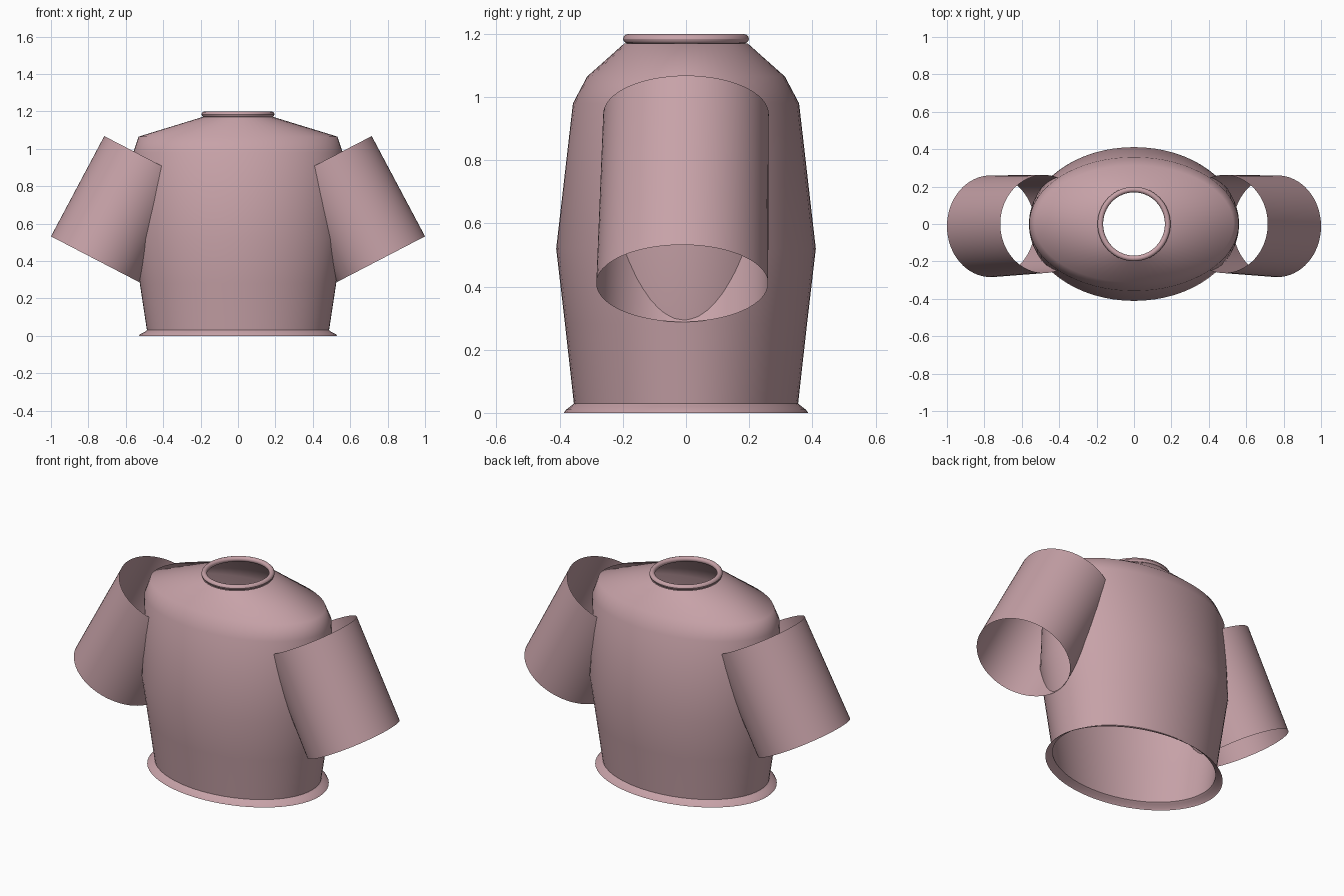
import bpy, bmesh, math
from mathutils import Vector

cube = bpy.data.objects.get("Cube")
if cube:
    bpy.data.objects.remove(cube, do_unlink=True)

SIDES = 64

fabric = bpy.data.materials.new("dusty pink fabric")
fabric.use_nodes = True
PINK = (0.57, 0.36, 0.39, 1)
fabric.diffuse_color = PINK
fabric.node_tree.nodes["Principled BSDF"].inputs["Base Color"].default_value = PINK


def loft(name, rings, angle):
    """Open tube through elliptical rings: (centre, x axis, y axis)."""
    bm = bmesh.new()
    loops = []
    for centre, ax, ay in rings:
        loop = []
        for i in range(SIDES):
            a = math.tau * i / SIDES
            loop.append(bm.verts.new(centre + ax * math.cos(a) + ay * math.sin(a)))
        loops.append(loop)
    for low, high in zip(loops, loops[1:]):
        for i in range(SIDES):
            j = (i + 1) % SIDES
            bm.faces.new((low[i], low[j], high[j], high[i]))
    mesh = bpy.data.meshes.new(name)
    bm.to_mesh(mesh)
    bm.free()
    return finish(name, mesh, angle)


def finish(name, mesh, angle):
    obj = bpy.data.objects.new(name, mesh)
    bpy.context.collection.objects.link(obj)
    mesh.materials.append(fabric)
    bpy.ops.object.select_all(action="DESELECT")
    obj.select_set(True)
    bpy.context.view_layer.objects.active = obj
    bpy.ops.object.shade_smooth_by_angle(angle=math.radians(angle))
    return obj


def level(z, rx, ry):
    return Vector((0, 0, z)), Vector((rx, 0, 0)), Vector((0, ry, 0))


# Shirt body with sloping shoulders, open at neck and waist
loft("shirt_body", [
    level(0.03, 0.487, 0.355),
    level(0.28, 0.525, 0.383),
    level(0.52, 0.562, 0.411),
    level(0.98, 0.56, 0.358),
    level(1.065, 0.532, 0.313),
    level(1.17, 0.19, 0.195),
], 60)

# Flared hem
loft("hem", [
    level(0.0, 0.53, 0.387),
    level(0.01, 0.522, 0.38),
    level(0.022, 0.498, 0.364),
    level(0.03, 0.487, 0.355),
], 60)

# Rolled collar ring
rings = []
for k in range(13):
    a = math.tau * k / 12
    r = 0.184 + 0.015 * math.cos(a)
    rings.append(level(1.184 + 0.015 * math.sin(a), r - 0.004, r))
loft("collar", rings, 80)

# Open tubular sleeves, angled outward
for side, word in ((1, "left"), (-1, "right")):
    across = Vector((0.235 * side, 0, 0.122))
    depth = Vector((0, side, 0))
    loft(word + "_sleeve", [
        (Vector((0.765 * side, -0.012, 0.41)), across, depth * 0.272),
        (Vector((0.48 * side, 0, 0.946)), across, depth * 0.262),
    ], 40)
